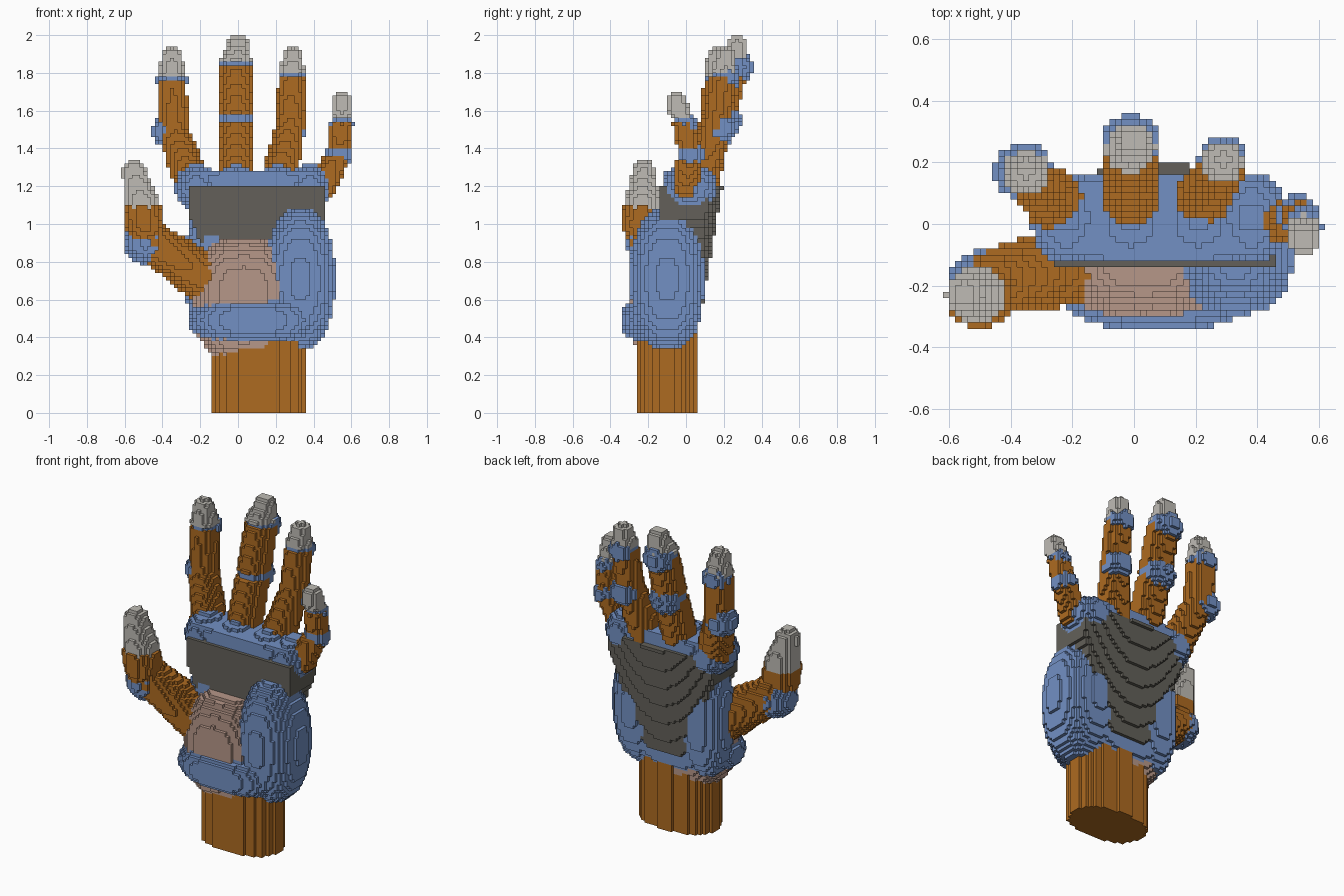
import bpy
import bmesh
import math
from mathutils import Vector

cube = bpy.data.objects.get("Cube")
if cube:
    bpy.data.objects.remove(cube, do_unlink=True)

STEP = 0.02
COLOURS = {
    "rust orange": (0.42, 0.145, 0.015),
    "soft blue": (0.17, 0.28, 0.55),
    "dark grey": (0.125, 0.118, 0.10),
    "pale grey": (0.52, 0.50, 0.46),
    "dusty pink": (0.47, 0.31, 0.25),
}
ORANGE, BLUE, GREY, PALE, PINK = COLOURS
materials = {}
for title, rgb in COLOURS.items():
    mat = bpy.data.materials.new(title)
    mat.use_nodes = True
    mat.diffuse_color = (*rgb, 1)
    bsdf = mat.node_tree.nodes["Principled BSDF"]
    bsdf.inputs["Base Color"].default_value = (*rgb, 1)
    bsdf.inputs["Roughness"].default_value = 0.8
    materials[title] = mat

cells = {}      # filled block -> part name; later parts replace earlier ones
part_colour = {}


def fill(name, colour, low, high, inside):
    """Fill every block within the bounds whose centre is inside the solid."""
    part_colour[name] = colour
    spans = [range(math.floor(a / STEP), math.ceil(b / STEP) + 1) for a, b in zip(low, high)]
    for i in spans[0]:
        for j in spans[1]:
            for k in spans[2]:
                p = Vector((i + 0.5, j + 0.5, k + 0.5)) * STEP
                if k >= 0 and inside(p):
                    cells[i, j, k] = name


def blob(name, colour, centre, radii, power=2.0):
    c, r = Vector(centre), Vector(radii)
    fill(name, colour, c - r, c + r,
         lambda p: sum(abs((p[n] - c[n]) / r[n]) ** power for n in range(3)) <= 1)


def limb(name, colour, start, end, r1, r2, low=0.0, high=3.0):
    """Tapered capsule, cut flat at the heights low and high."""
    a, b = Vector(start), Vector(end)
    axis, r = b - a, Vector((max(r1, r2),) * 3)

    def inside(p):
        t = min(1, max(0, (p - a).dot(axis) / axis.length_squared))
        return low <= p.z <= high and (p - a - axis * t).length <= r1 + (r2 - r1) * t

    fill(name, colour, [min(u, v) - r.x for u, v in zip(a, b)],
         [max(u, v) + r.x for u, v in zip(a, b)], inside)


# Wrist: upright oval column
fill("wrist", ORANGE, (-0.15, -0.28, 0), (0.38, 0.08, 0.44),
     lambda p: abs((p.x - 0.11) / 0.245) ** 2.4 + abs((p.y + 0.105) / 0.157) ** 2.4 <= 1
     and p.z < 0.44)


# Palm core: flat in front, domed and sloping at the back, narrow at the bottom
def in_core(p):
    half = 0.15 + 0.21 * min(1, max(0, (p.z - 0.5) / 0.55))
    back = 0.195 - 0.17 * (1.2 - p.z) - 0.5 * (p.x - 0.1) ** 2
    return 0.5 < p.z < 1.2 and abs(p.x - 0.1) < half and -0.14 < p.y < back


fill("palm_core", GREY, (-0.3, -0.2, 0.5), (0.5, 0.25, 1.2), in_core)

# Palm pads
blob("thumb_side_pad", BLUE, (-0.14, -0.02, 0.76), (0.14, 0.12, 0.37), 2.4)
blob("palm_pad", PINK, (0.03, -0.12, 0.6), (0.27, 0.185, 0.33), 2.5)
blob("heel_pad", BLUE, (0.08, -0.14, 0.49), (0.34, 0.21, 0.125), 2.5)
blob("outer_pad", BLUE, (0.33, -0.1, 0.71), (0.185, 0.195, 0.38), 2.3)

# Fingers: base, middle joint, end joint, tip, radii, and heights of the cuts
FINGERS = {
    "index": dict(base=(-0.235, 0.05, 1.2), joint=(-0.345, 0.16, 1.5), neck=(-0.35, 0.17, 1.78),
                  tip=(-0.35, 0.165, 1.88), r=(0.1, 0.08, 0.077), gap=0, bump=(-0.025, 0.01)),
    "middle": dict(base=(-0.01, 0.06, 1.2), joint=(-0.01, 0.17, 1.56), neck=(-0.01, 0.25, 1.85),
                   tip=(0, 0.27, 1.95), r=(0.097, 0.09, 0.088), gap=0.05, bump=(0, 0.025)),
    "ring": dict(base=(0.21, 0.07, 1.2), joint=(0.275, 0.16, 1.52), neck=(0.285, 0.2, 1.8),
                 tip=(0.29, 0.21, 1.88), r=(0.1, 0.077, 0.07), gap=0, bump=(0.01, 0.025)),
    "little": dict(base=(0.45, 0.0, 1.2), joint=(0.535, 0.02, 1.38), neck=(0.55, -0.02, 1.55),
                   tip=(0.55, -0.05, 1.645), r=(0.075, 0.062, 0.056), gap=0.05, bump=(0, 0.005)),
}
for name, f in FINGERS.items():
    r1, r2, r3 = f["r"]
    jx, jy, jz = f["joint"]
    nx, ny, nz = f["neck"]
    bx, by = f["bump"]
    blob(name + "_middle_joint", BLUE, (jx + bx, jy + by, jz - 0.01), (r2 + 0.008,) * 3)
    blob(name + "_end_joint", BLUE, (nx, ny + 0.015, nz - 0.02), (r3 + 0.005,) * 3)
    limb(name + "_lower", ORANGE, f["base"], f["joint"], r1, r2, high=jz - f["gap"] / 2)
    limb(name + "_upper", ORANGE, f["joint"], f["neck"], r2, r3,
         jz + f["gap"] / 2, nz - 0.02)
    limb(name + "_tip", PALE, f["neck"], f["tip"], r3, 0.055, nz)

# Thumb
blob("thumb_joint", BLUE, (-0.49, -0.2, 0.9), (0.115,) * 3)
limb("thumb_lower", ORANGE, (-0.2, -0.13, 0.73), (-0.46, -0.19, 0.91), 0.135, 0.105)
limb("thumb_upper", ORANGE, (-0.495, -0.235, 1.0), (-0.51, -0.235, 1.1), 0.105, 0.1, high=1.1)
limb("thumb_tip", PALE, (-0.51, -0.23, 1.1), (-0.55, -0.225, 1.28), 0.1, 0.062, 1.08)

# Knuckles and the bar that joins them
blob("knuckle_bar", BLUE, (0.08, 0.02, 1.235), (0.33, 0.14, 0.055), 4)
for name, x in (("index", -0.22), ("middle", -0.01), ("ring", 0.21), ("little", 0.38)):
    blob(name + "_knuckle", BLUE, (x, 0.02, 1.195), (0.115, 0.148, 0.122))

# The four corners of a block face for each direction
SIDES = []
for axis in range(3):
    for sign in (0, 1):
        u, v = (axis + 1) % 3, (axis + 2) % 3
        corners = []
        for a, b in ((0, 0), (1, 0), (1, 1), (0, 1)):
            corner = [0, 0, 0]
            corner[axis], corner[u], corner[v] = sign, a, b
            corners.append(corner)
        step = [0, 0, 0]
        step[axis] = 1 if sign else -1
        SIDES.append((step, corners if sign else corners[::-1]))


# Skin each part with its exposed block faces
def shift(a, b):
    return tuple(m + n for m, n in zip(a, b))


groups = {}
for cell, name in cells.items():
    groups.setdefault(name, []).append(cell)
for name, members in groups.items():
    bm = bmesh.new()
    verts = {}
    for cell in members:
        for step, corners in SIDES:
            if shift(cell, step) in cells:
                continue
            quad = []
            for key in (shift(cell, c) for c in corners):
                if key not in verts:
                    verts[key] = bm.verts.new(Vector(key) * STEP)
                quad.append(verts[key])
            bm.faces.new(quad)
    if bm.faces:
        mesh = bpy.data.meshes.new(name)
        bm.to_mesh(mesh)
        mesh.materials.append(materials[part_colour[name]])
        bpy.context.collection.objects.link(bpy.data.objects.new(name, mesh))
    bm.free()
